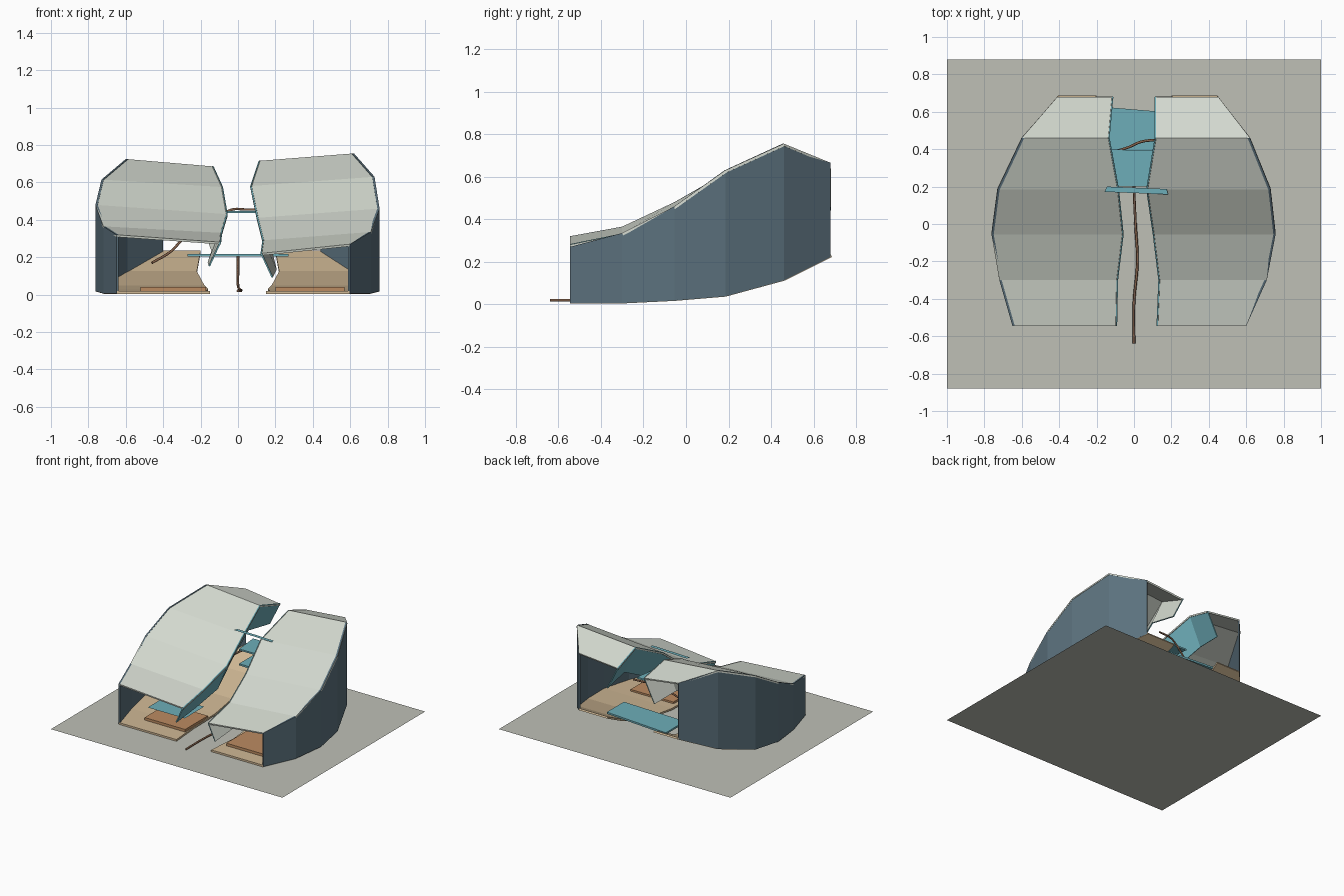
import bpy, bmesh, math

if "Cube" in bpy.data.objects:
    bpy.data.objects.remove(bpy.data.objects["Cube"])


def material(name, rgb):
    m = bpy.data.materials.new(name)
    m.diffuse_color = (*rgb, 1)
    m.use_nodes = True
    m.node_tree.nodes["Principled BSDF"].inputs["Base Color"].default_value = m.diffuse_color
    return m


ROOF = material("pale roof", (0.66, 0.70, 0.63))
GROUND = material("ground grey", (0.52, 0.53, 0.47))
SLATE = material("slate wall", (0.105, 0.165, 0.205))
TEAL = material("teal panel", (0.155, 0.42, 0.48))
TAN = material("tan floor", (0.63, 0.48, 0.30))
RUST = material("terracotta", (0.50, 0.26, 0.12))
BROWN = material("brown rail", (0.25, 0.13, 0.075))


def strip(name, a, b, mats, thick, flip=False):
    """Loft quads between two edge lines, then thicken away from the outer side."""
    n = len(a)
    faces = [(i, i + 1, n + i + 1, n + i) for i in range(n - 1)]
    if flip:
        faces = [f[::-1] for f in faces]
    me = bpy.data.meshes.new(name)
    me.from_pydata(a + b, [], faces)
    ob = bpy.data.objects.new(name, me)
    bpy.context.collection.objects.link(ob)
    for m in mats:
        me.materials.append(m)
    if thick:
        sol = ob.modifiers.new("thickness", 'SOLIDIFY')
        sol.thickness = thick
        sol.offset = -1
        sol.material_offset = len(mats) - 1
    return ob


def plate(name, pts, z, mat, thick=0.0):
    """Flat polygon with its top at z."""
    bm = bmesh.new()
    f = bm.faces.new([bm.verts.new((x, y, z)) for x, y in pts])
    f.normal_update()
    if f.normal.z < 0:
        f.normal_flip()
    me = bpy.data.meshes.new(name)
    bm.to_mesh(me)
    bm.free()
    me.materials.append(mat)
    ob = bpy.data.objects.new(name, me)
    bpy.context.collection.objects.link(ob)
    if thick:
        sol = ob.modifiers.new("thickness", 'SOLIDIFY')
        sol.thickness = thick
        sol.offset = -1
    return ob


def rect(x0, x1, y0, y1):
    return [(x0, y0), (x1, y0), (x1, y1), (x0, y1)]


def rail(name, pts, radius):
    cu = bpy.data.curves.new(name, 'CURVE')
    cu.dimensions = '3D'
    cu.bevel_depth = radius
    cu.bevel_resolution = 1
    cu.resolution_u = 5
    cu.use_fill_caps = True
    sp = cu.splines.new('BEZIER')
    sp.bezier_points.add(len(pts) - 1)
    for bp, p in zip(sp.bezier_points, pts):
        bp.co = p
        bp.handle_left_type = bp.handle_right_type = 'AUTO'
    cu.materials.append(BROWN)
    ob = bpy.data.objects.new(name, cu)
    bpy.context.collection.objects.link(ob)


# Stations along the depth, floor height and floor inner edge
Y = [-0.545, -0.30, -0.055, 0.185, 0.46, 0.68]
FLOOR_Z = [0.018, 0.018, 0.03, 0.05, 0.125, 0.235]
FLOOR_X = [0.15, 0.17, 0.16, 0.18, 0.22, 0.20]
DROP = [0.13, 0.16, 0.20, 0.22, 0.22, 0.18]
LEAN = [0.06, 0.07, 0.08, 0.10, 0.10, 0.09]

# Roof edges of each half: outer x, outer z, inner x, inner z
halves = {
    "left": (-1,
             [0.65, 0.72, 0.762, 0.73, 0.60, 0.41],
             [0.32, 0.365, 0.48, 0.615, 0.725, 0.66],
             [0.09, 0.085, 0.055, 0.08, 0.13, 0.11],
             [0.28, 0.33, 0.43, 0.575, 0.685, 0.62]),
    "right": (1,
              [0.60, 0.71, 0.757, 0.73, 0.62, 0.45],
              [0.27, 0.335, 0.46, 0.63, 0.755, 0.665],
              [0.12, 0.13, 0.10, 0.065, 0.11, 0.11],
              [0.22, 0.29, 0.41, 0.58, 0.715, 0.635]),
}

for side, (s, ox, oz, ix, iz) in halves.items():
    flip = s < 0
    outer = [(s * x, y, z) for x, y, z in zip(ox, Y, oz)]
    inner = [(s * x, y, z) for x, y, z in zip(ix, Y, iz)]
    base = [(s * x, y, z - 0.012) for x, y, z in zip(ox, Y, FLOOR_Z)]
    hem = [(s * (x + l), y, z - d) for x, y, z, l, d in zip(ix, Y, iz, LEAN, DROP)]
    floor_out = [(s * (x - 0.004), y, z) for x, y, z in zip(ox, Y, FLOOR_Z)]
    floor_in = [(s * x, y, z) for x, y, z in zip(FLOOR_X, Y, FLOOR_Z)]
    strip(side + "_roof", outer, inner, [ROOF], 0.012, flip)
    strip(side + "_outer_wall", base, outer, [SLATE], 0.012, flip)
    strip(side + "_inner_flange", inner, hem, [TEAL, ROOF], 0.008, flip)
    strip(side + "_floor", floor_out, floor_in, [TAN], 0.014, flip)

# Rugs and a low table
plate("left_rug", rect(-0.52, -0.17, -0.41, -0.13), 0.04, RUST, 0.02)
plate("right_rug", rect(0.20, 0.57, -0.43, -0.13), 0.04, RUST, 0.02)
plate("left_table", rect(-0.50, -0.18, -0.40, -0.16), 0.12, TEAL)

# Platforms bridging the gap
plate("rear_platform", [(-0.27, 0.40), (0.27, 0.38), (0.27, 0.59), (-0.27, 0.635)],
      0.218, TEAL, 0.014)
plate("middle_bridge", [(-0.13, 0.20), (0.12, 0.20), (0.15, 0.39), (-0.15, 0.40)],
      0.447, TEAL, 0.012)
plate("upper_bridge", [(-0.157, 0.172), (0.182, 0.158), (0.175, 0.187), (-0.145, 0.20)],
      0.598, TEAL)

# Centre path rail and crossing handrail
rail("path_rail", [(0, -0.64, 0.02), (0, -0.42, 0.02), (0.018, -0.2, 0.022),
                   (0.008, 0.0, 0.03), (0, 0.2, 0.05), (0, 0.42, 0.13), (0, 0.58, 0.205)], 0.007)
rail("cross_rail", [(-0.46, 0.22, 0.17), (-0.36, 0.28, 0.23), (-0.29, 0.32, 0.30),
                    (-0.13, 0.38, 0.40), (-0.03, 0.41, 0.455), (0.04, 0.44, 0.455),
                    (0.14, 0.45, 0.455)], 0.007)

# Ground sheet
plate("ground", rect(-1, 1, -0.88, 0.88), 0.0, GROUND)
